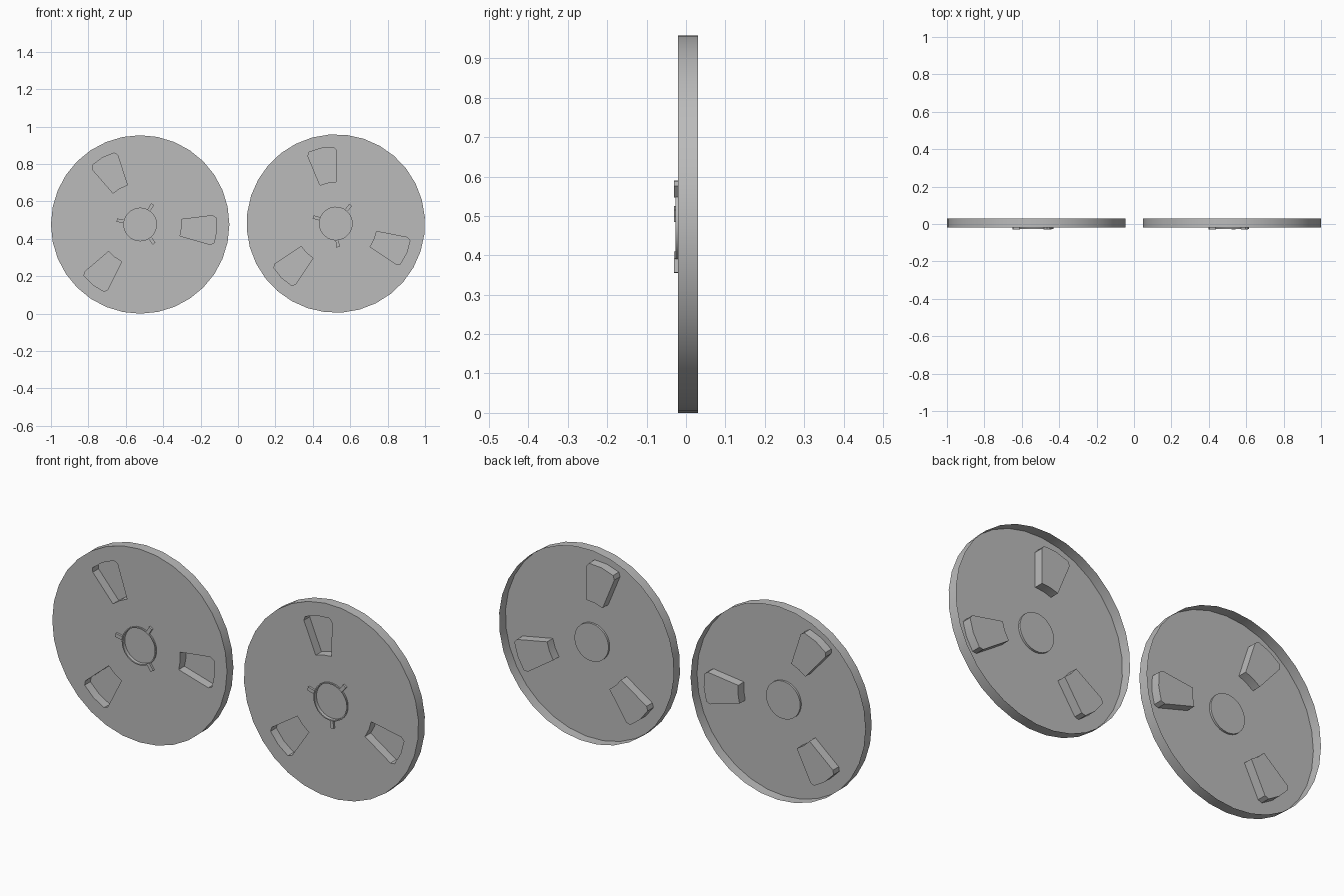
import bpy, bmesh
from math import cos, sin, radians, pi
from mathutils import Vector

cube = bpy.data.objects.get("Cube")
if cube:
    bpy.data.objects.remove(cube, do_unlink=True)

grey = bpy.data.materials.new("plain_grey")
grey.use_nodes = True
GREY = (0.5, 0.5, 0.5, 1)
grey.diffuse_color = GREY
grey.node_tree.nodes["Principled BSDF"].inputs["Base Color"].default_value = GREY

RADIUS, FRONT, BACK = 0.477, -0.02, 0.03
HUB, LIP, HUB_FLOOR = 0.093, -0.027, -0.01
WINDOWS = (119.5, 232, 355.5)
PRONGS = (58.5, 169.5, 306)


def polar(r, degrees, y):
    a = radians(degrees)
    return Vector((r * cos(a), y, r * sin(a)))


def circle(r, y, sides):
    return [polar(r, 360 * i / sides, y) for i in range(sides)]


def window(angle, y):
    """Wedge outline with slightly clipped outer corners."""
    outer = [polar(r, angle + d, y) for r, d in
             ((0.39, -11.5), (0.407, -9.5), (0.41, 0), (0.407, 9.5), (0.39, 11.5))]
    inner = [polar(0.222, angle + d, y) for d in (11.5, 0, -11.5)]
    return outer + inner


def add_loop(bm, points):
    verts = [bm.verts.new(p) for p in points]
    return [bm.edges.new((v, verts[i - 1])) for i, v in enumerate(verts)]


def extrude(bm, edges, y, cap=False):
    """Pull a loop to depth y and optionally close it."""
    made = bmesh.ops.extrude_edge_only(bm, edges=edges)["geom"]
    for v in made:
        if isinstance(v, bmesh.types.BMVert):
            v.co.y = y
    new_edges = [e for e in made if isinstance(e, bmesh.types.BMEdge)
                 and all(abs(v.co.y - y) < 1e-5 for v in e.verts)]
    if cap:
        bmesh.ops.contextual_create(bm, geom=new_edges)
    return new_edges


def finish(name, bm, place):
    mesh = bpy.data.meshes.new(name)
    bm.to_mesh(mesh)
    bm.free()
    obj = bpy.data.objects.new(name, mesh)
    bpy.context.collection.objects.link(obj)
    mesh.materials.append(grey)
    obj.location, obj.rotation_euler = place
    bpy.ops.object.select_all(action="DESELECT")
    obj.select_set(True)
    bpy.context.view_layer.objects.active = obj
    bpy.ops.object.shade_smooth_by_angle(angle=radians(30))


def reel(side, x, z, turn):
    place = (Vector((x, 0, z)), (0, -radians(turn), 0))

    # Pressed disc: flat front, open back, rim flange and sunken windows
    bm = bmesh.new()
    rim = add_loop(bm, circle(RADIUS, FRONT, 32))
    hub = add_loop(bm, circle(HUB, FRONT, 32))
    pockets = [add_loop(bm, window(a, FRONT)) for a in WINDOWS]
    bmesh.ops.triangle_fill(bm, edges=bm.edges[:], use_beauty=True,
                            normal=(0, -1, 0))
    extrude(bm, rim, BACK)
    for pocket in pockets:
        extrude(bm, pocket, BACK - 0.005, cap=True)
    extrude(bm, hub, HUB_FLOOR, cap=True)
    bmesh.ops.recalc_face_normals(bm, faces=bm.faces[:])
    finish(side + "_reel_disc", bm, place)

    # Raised hub collar
    bm = bmesh.new()
    outer = add_loop(bm, circle(HUB, FRONT, 32))
    top = extrude(bm, outer, LIP)
    made = bmesh.ops.extrude_edge_only(bm, edges=top)["geom"]
    for v in made:
        if isinstance(v, bmesh.types.BMVert):
            v.co.x *= 0.94
            v.co.z *= 0.94
    inner = [e for e in made if isinstance(e, bmesh.types.BMEdge)
             and all(Vector((v.co.x, v.co.z)).length < HUB * 0.97 for v in e.verts)]
    extrude(bm, inner, HUB_FLOOR)
    bmesh.ops.recalc_face_normals(bm, faces=bm.faces[:])
    finish(side + "_hub_collar", bm, place)

    # Three short locking prongs around the hub
    bm = bmesh.new()
    for angle in PRONGS:
        out = polar(1, angle, 0)
        across = polar(0.009, angle + 90, 0)
        prong = add_loop(bm, [out * r + across * s + Vector((0, FRONT, 0))
                              for r, s in ((0.09, -1), (0.127, -1), (0.127, 1), (0.09, 1))])
        extrude(bm, prong, -0.03, cap=True)
    bmesh.ops.recalc_face_normals(bm, faces=bm.faces[:])
    finish(side + "_hub_prongs", bm, place)


reel("right", -0.523, 0.477, 0)
reel("left", 0.523, 0.482, 105.5)
